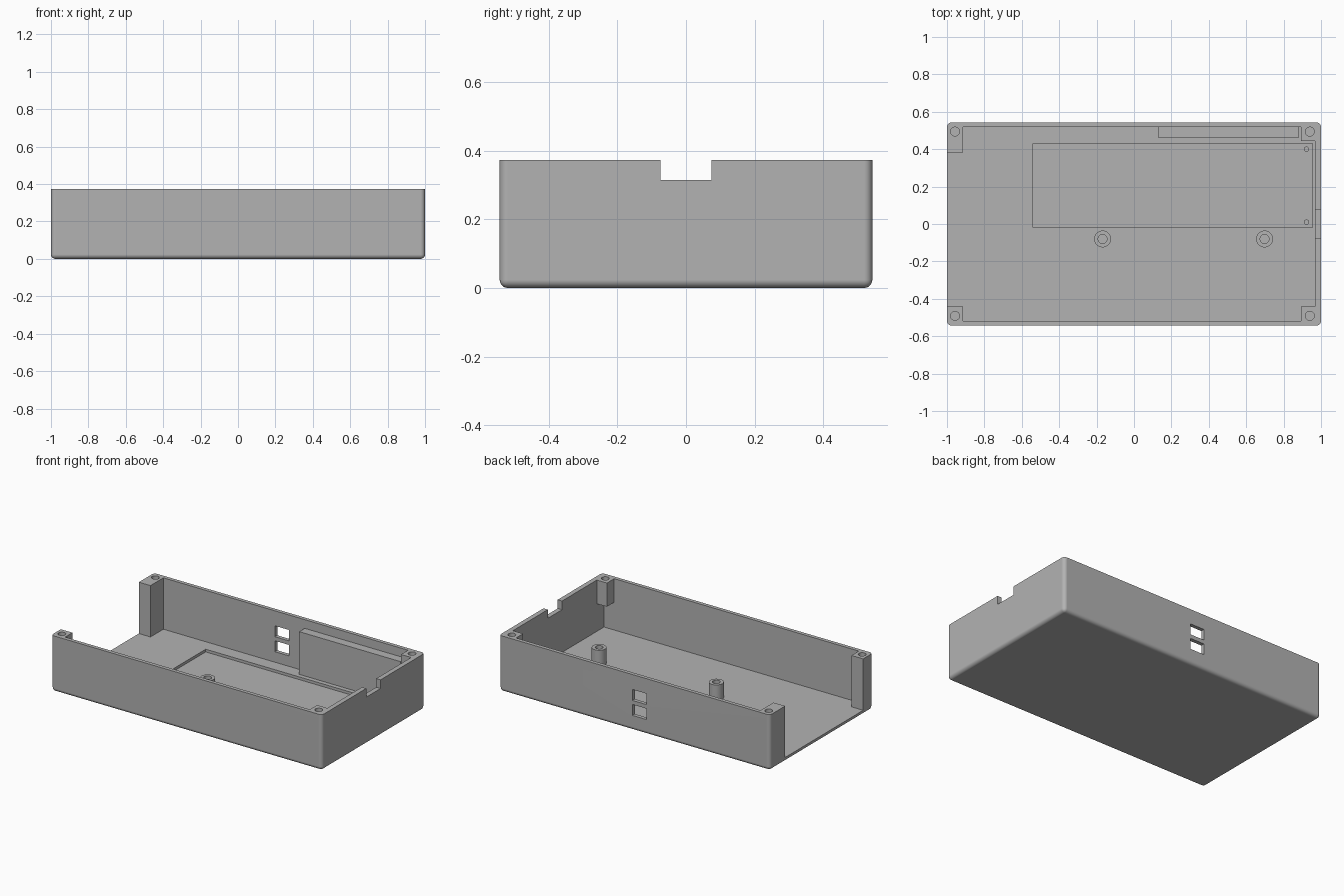
import bpy
import bmesh
import math
from mathutils import Matrix, Vector

cube = bpy.data.objects.get("Cube")
if cube:
    bpy.data.objects.remove(cube, do_unlink=True)

grey = bpy.data.materials.new("light grey plastic")
grey.use_nodes = True
colour = (0.45, 0.45, 0.45, 1)
grey.diffuse_color = colour
grey.node_tree.nodes["Principled BSDF"].inputs["Base Color"].default_value = colour

HALF_Y, TOP, FLOOR = 0.543, 0.373, 0.03
OVER = TOP + 0.1


def finish(name, bm):
    mesh = bpy.data.meshes.new(name)
    bm.to_mesh(mesh)
    bm.free()
    mesh.materials.append(grey)
    obj = bpy.data.objects.new(name, mesh)
    bpy.context.collection.objects.link(obj)
    return obj


def box(name, x, y, z, bevel=0):
    bm = bmesh.new()
    lo, hi = Vector((x[0], y[0], z[0])), Vector((x[1], y[1], z[1]))
    size = hi - lo
    matrix = Matrix.Translation((lo + hi) / 2) @ Matrix.Diagonal((*size, 1))
    bmesh.ops.create_cube(bm, size=1, matrix=matrix)
    if bevel:
        # Round everything except the rim
        edges = [e for e in bm.edges if min(v.co.z for v in e.verts) < z[1] - 0.01]
        bmesh.ops.bevel(bm, geom=edges, offset=bevel, segments=5,
                        profile=0.5, affect='EDGES')
    return finish(name, bm)


def cylinder(name, x, y, z, radius, sides=32):
    bm = bmesh.new()
    bmesh.ops.create_cone(bm, cap_ends=True, segments=sides, radius1=radius,
                          radius2=radius, depth=z[1] - z[0],
                          matrix=Matrix.Translation((x, y, (z[0] + z[1]) / 2)))
    return finish(name, bm)


def activate(obj):
    bpy.ops.object.select_all(action='DESELECT')
    obj.select_set(True)
    bpy.context.view_layer.objects.active = obj


def cut(obj, cutter):
    cutter.hide_render = True
    activate(obj)
    mod = obj.modifiers.new("cut", 'BOOLEAN')
    mod.operation = 'DIFFERENCE'
    mod.solver = 'EXACT'
    mod.object = cutter
    bpy.ops.object.modifier_apply(modifier=mod.name)
    bpy.data.objects.remove(cutter, do_unlink=True)


def smooth(obj):
    activate(obj)
    bpy.ops.object.shade_smooth_by_angle(angle=math.radians(30))
    mod = obj.modifiers.new("clean shading", 'WEIGHTED_NORMAL')
    mod.keep_sharp = True


# Tray with rounded outside edges
tray = box("case_tray", (-1, 1), (-HALF_Y, HALF_Y), (0, TOP), bevel=0.024)

# Cavity, leaving the screw posts standing in the corners
cavities = [
    ((-0.914, 0.893), (-0.518, 0.518), (FLOOR, OVER)),    # main space
    ((-1.1, -0.9), (-0.441, 0.382), (FLOOR, OVER)),       # open left end
    ((0.88, 0.968), (-0.441, 0.444), (FLOOR, OVER)),      # between right posts
    ((0.88, 0.968), (-0.518, 0.518), (FLOOR, 0.215)),     # under right posts
    ((-0.54, 0.955), (-0.02, 0.43), (0.012, 0.1)),        # floor recess
    ((0.9, 1.1), (-0.075, 0.075), (0.315, OVER)),         # rim notch
    ((-0.09, 0.015), (0.45, 0.65), (0.2, 0.273)),         # upper port
    ((-0.09, 0.015), (0.45, 0.65), (0.1, 0.173)),         # lower port
]
for x, y, z in cavities:
    cut(tray, box("cutter", x, y, z))

# Screw holes in the corner posts
for x in (-0.957, 0.94):
    for y in (-0.491, 0.494):
        cut(tray, cylinder("cutter", x, y, (0.24, OVER), 0.024))
smooth(tray)

# Thick pad on the inside of the back wall
box("back_wall_pad", (0.13, 0.88), (0.46, 0.525), (FLOOR - 0.01, 0.315))

# Hollow mounting bosses
for side, x in (("right", -0.168), ("left", 0.698)):
    boss = cylinder("mounting_boss_" + side, x, -0.08, (FLOOR - 0.01, 0.135), 0.045)
    cut(boss, cylinder("cutter", x, -0.08, (FLOOR, OVER), 0.024))
    smooth(boss)

# Locating pegs in the recess
for side, y in (("front", 0.01), ("back", 0.4)):
    smooth(cylinder("locating_peg_" + side, 0.922, y, (0.008, 0.045), 0.014, 24))
